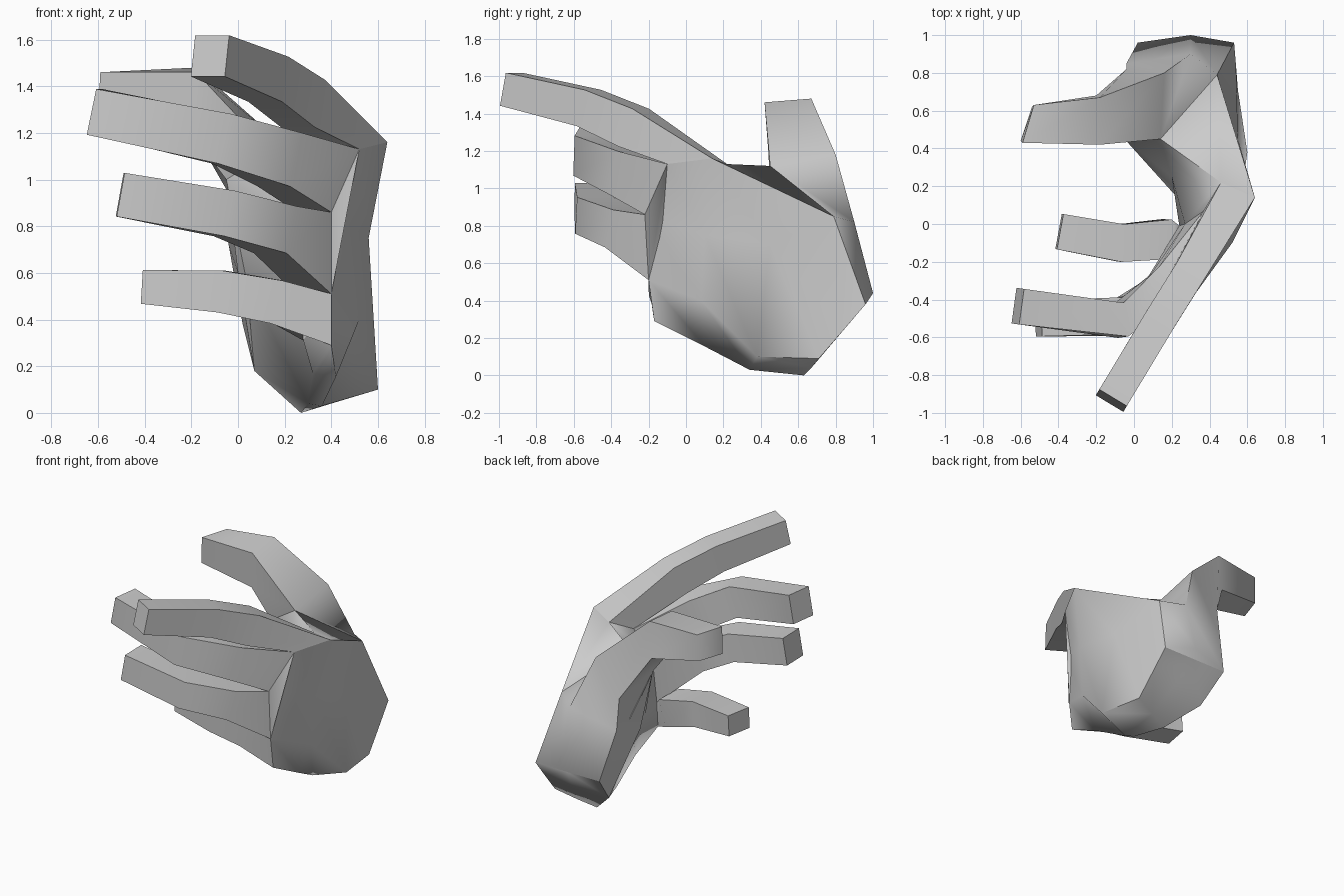
import bpy, bmesh
from mathutils import Vector

if "Cube" in bpy.data.objects:
    bpy.data.objects.remove(bpy.data.objects["Cube"])


def loft(name, rings):
    """Skin a list of equal-length closed rings and cap both ends."""
    bm = bmesh.new()
    vs = [[bm.verts.new(p) for p in ring] for ring in rings]
    n = len(rings[0])
    for a, b in zip(vs, vs[1:]):
        for i in range(n):
            j = (i + 1) % n
            bm.faces.new((a[i], a[j], b[j], b[i]))
    bm.faces.new(vs[0][::-1])
    bm.faces.new(vs[-1])
    bmesh.ops.recalc_face_normals(bm, faces=bm.faces[:])
    me = bpy.data.meshes.new(name)
    bm.to_mesh(me)
    bm.free()
    ob = bpy.data.objects.new(name, me)
    bpy.context.collection.objects.link(ob)
    bpy.ops.object.select_all(action='DESELECT')
    ob.select_set(True)
    bpy.context.view_layer.objects.active = ob
    bpy.ops.object.shade_smooth_by_angle(angle=1.2)
    return ob


def finger(name, joints, root):
    """Square-section finger from (centre, height, thickness) joints to its root quad."""
    pts = [Vector(j[0]) for j in joints]
    pts.append(sum((Vector(p) for p in root), Vector()) / 4)
    rings = []
    for i, (_, h, t) in enumerate(joints):
        tan = (pts[i + 1] - pts[max(i - 1, 0)]).normalized()
        up = Vector((0, 0, 1))
        up = (up - tan * up.dot(tan)).normalized()
        side = tan.cross(up)
        rings.append([pts[i] + up * h / 2 * a + side * t / 2 * b
                      for a, b in ((1, 1), (1, -1), (-1, -1), (-1, 1))])
    return loft(name, rings + [root])


# wrist end corners, shared by palm and thumb
A, B, C = (.30, 1.0, .44), (.53, .96, .38), (.55, .71, .09)
D, E, F = (.27, .63, 0), (.07, .78, .18), (.02, .96, .38)
# web between thumb and index finger, and heel of the thumb
T, W, H = (.44, .79, .85), (.14, .45, 1.12), (-.05, .45, 1.0)
# index knuckle, and the webs between fingers on the back and palm sides
K, KI = (.64, .14, 1.16), (.46, .22, 1.13)
back = [(.52, -.10, 1.13), (.40, -.22, .86), (.40, -.20, .51), (.40, -.17, .29)]
front = [(.37, .07, 1.05), (.27, 0, .85), (.24, -.01, .52), (.28, -.08, .31)]

# palm: rings from finger roots to wrist, back of hand first, then palm side
loft("palm", [
    back + front[::-1],
    [K, (.56, .10, .75), (.52, .08, .40), (.42, .10, .155),
     (.32, .12, .17), (.22, .15, .50), (.20, .25, .87), KI],
    [T, (.55, .45, .70), (.60, .38, .10), (.36, .34, .03),
     (.30, .36, .04), (.04, .55, .55), H, W],
    [B, (.54, .84, .24), C, (.40, .67, .04), D, E, F, (.28, .96, .38)],
])

# thumb: quad rings from tip down to the wrist
loft("thumb", [
    [(-.59, .43, 1.46), (-.53, .63, 1.46), (-.54, .62, 1.27), (-.60, .44, 1.27)],
    [(-.18, .42, 1.46), (-.18, .67, 1.48), (-.20, .68, 1.22), (-.20, .44, 1.20)],
    [W, (.16, .80, 1.18), (-.04, .82, .94), H],
    [T, (.30, .90, .82), (-.04, .85, .72), (0, .52, .60)],
    [B, A, F, E],
])

# four fingers, tip to last joint, each growing out of its gap in the palm edge
fingers = {
    "middle_finger": [((-.615, -.435, 1.29), .20, .19), ((-.07, -.51, 1.175), .22, .18),
                      ((.18, -.32, 1.085), .24, .20)],
    "ring_finger": [((-.505, -.50, .935), .19, .19), ((-.06, -.49, .855), .20, .20),
                    ((.16, -.34, .785), .21, .20)],
    "little_finger": [((-.395, -.04, .54), .145, .19), ((-.07, -.10, .52), .18, .20),
                      ((.17, -.08, .475), .19, .21)],
}
for i, (name, joints) in enumerate(fingers.items()):
    finger(name, joints, [back[i], front[i], front[i + 1], back[i + 1]])
finger("index_finger", [((-.12, -.935, 1.53), .18, .17), ((.13, -.52, 1.43), .20, .17),
                        ((.28, -.28, 1.325), .22, .17)], [K, KI, front[0], back[0]])
